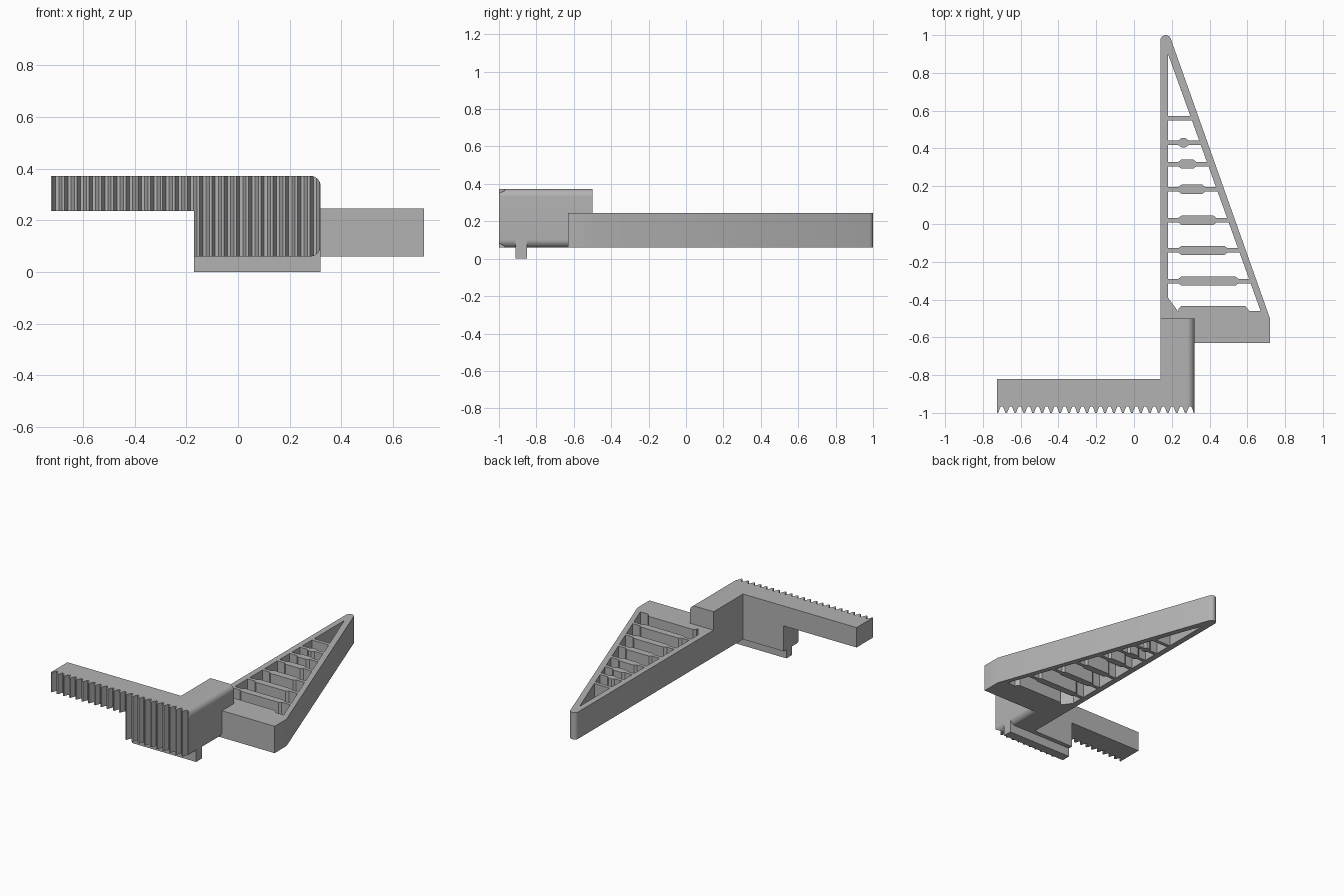
import bpy
import bmesh
from math import cos, sin, pi, radians
from mathutils import Vector

old = bpy.data.objects.get("Cube")
if old:
    bpy.data.objects.remove(old, do_unlink=True)

grey = bpy.data.materials.new("plain grey")
grey.use_nodes = True
colour = (0.45, 0.45, 0.45, 1)
grey.diffuse_color = colour
grey.node_tree.nodes["Principled BSDF"].inputs["Base Color"].default_value = colour


def prism(name, outline, low, high, axis="z"):
    """Extrude an xy outline along z, or an xz outline along y."""
    bm = bmesh.new()
    place = (lambda a, b: (a, b, low)) if axis == "z" else (lambda a, b: (a, low, b))
    face = bm.faces.new([bm.verts.new(place(a, b)) for a, b in outline])
    out = bmesh.ops.extrude_face_region(bm, geom=[face])
    step = high - low
    shift = Vector((0, 0, step)) if axis == "z" else Vector((0, step, 0))
    bmesh.ops.translate(bm, vec=shift,
                        verts=[v for v in out["geom"] if isinstance(v, bmesh.types.BMVert)])
    bmesh.ops.recalc_face_normals(bm, faces=bm.faces)
    mesh = bpy.data.meshes.new(name)
    bm.to_mesh(mesh)
    bm.free()
    mesh.materials.append(grey)
    obj = bpy.data.objects.new(name, mesh)
    bpy.context.collection.objects.link(obj)
    return obj


def select(obj):
    bpy.ops.object.select_all(action="DESELECT")
    obj.select_set(True)
    bpy.context.view_layer.objects.active = obj


def boolean(obj, tool, operation):
    mod = obj.modifiers.new("cut", "BOOLEAN")
    mod.operation = operation
    mod.solver = "EXACT"
    mod.object = tool
    select(obj)
    bpy.ops.object.modifier_apply(modifier=mod.name)
    bpy.data.objects.remove(tool, do_unlink=True)


def arc(cx, cy, r, start, end, n=8):
    angles = [radians(start + (end - start) * i / n) for i in range(n + 1)]
    return [(cx + r * cos(t), cy + r * sin(t)) for t in angles]


LEFT, RIGHT, BASE, TOP = -0.725, 0.32, 0.06, 0.372

# Toothed rack, block and arm: plan outline crossed with a rounded front section
plan = [(LEFT, -1)]
for i in range(22):
    c = -0.7 + i * 0.0475
    plan += [(c + dx, y) for dx, y in ((-0.019, -1), (-0.012, -0.98), (-0.006, -0.967),
                                       (0.006, -0.967), (0.012, -0.98), (0.019, -1))]
plan += [(RIGHT, -1), (RIGHT, -0.5), (0.14, -0.5), (0.14, -0.82), (LEFT, -0.82)]
rack = prism("toothed_rack_arm", plan, 0, 0.5)
r = 0.04
section = [(-0.8, TOP), (-0.8, 0.235), (-0.17, 0.235), (-0.17, BASE)]
section += arc(RIGHT - r, BASE + r, r, -90, 0) + arc(RIGHT - r, TOP - r, r, 0, 90)
boolean(rack, prism("section_tool", section, -1.1, -0.4, "y"), "INTERSECT")

# Guide rail under the block
prism("guide_rail", [(-0.17, -0.912), (RIGHT, -0.912), (RIGHT, -0.85), (-0.17, -0.85)], 0, 0.1)

# Triangular finger frame with a rounded tip
F0, F1 = BASE, 0.245
outer = [(0.14, -0.63), (0.72, -0.63), (0.72, -0.5)]
outer += arc(0.168, 0.972, 0.028, 20, 180)
frame = prism("finger_frame", outer, F0, F1)
hole = [(0.18, 0.9), (0.18, -0.39), (0.235, -0.465), (0.235, -0.45), (0.25, -0.435),
        (0.59, -0.435), (0.61, -0.46), (0.67, -0.46)]
boolean(frame, prism("hole_tool", hole, F0 - 0.1, F1 + 0.1), "DIFFERENCE")

# Cross ribs, thin at the ends with a thicker middle
for n, y in enumerate((0.56, 0.43, 0.317, 0.184, 0.02, -0.14, -0.302)):
    end = 0.18 + 0.36 * (0.9 - y)
    t, w, a, b, c = 0.012, 0.024, 0.235, end - 0.06, 0.016
    lower = [(0.175, -t)]
    if n:
        lower += [(a, -t), (a + c, -w), (b - c, -w), (b, -t)]
    lower += [(end + 0.012, -t)]
    upper = [(x, -v) for x, v in reversed(lower)]
    prism("finger_rib_%d" % (n + 1), [(x, y + v) for x, v in lower + upper], F0, F1)

for obj in (rack, frame):
    select(obj)
    bpy.ops.object.shade_smooth_by_angle(angle=radians(30))
